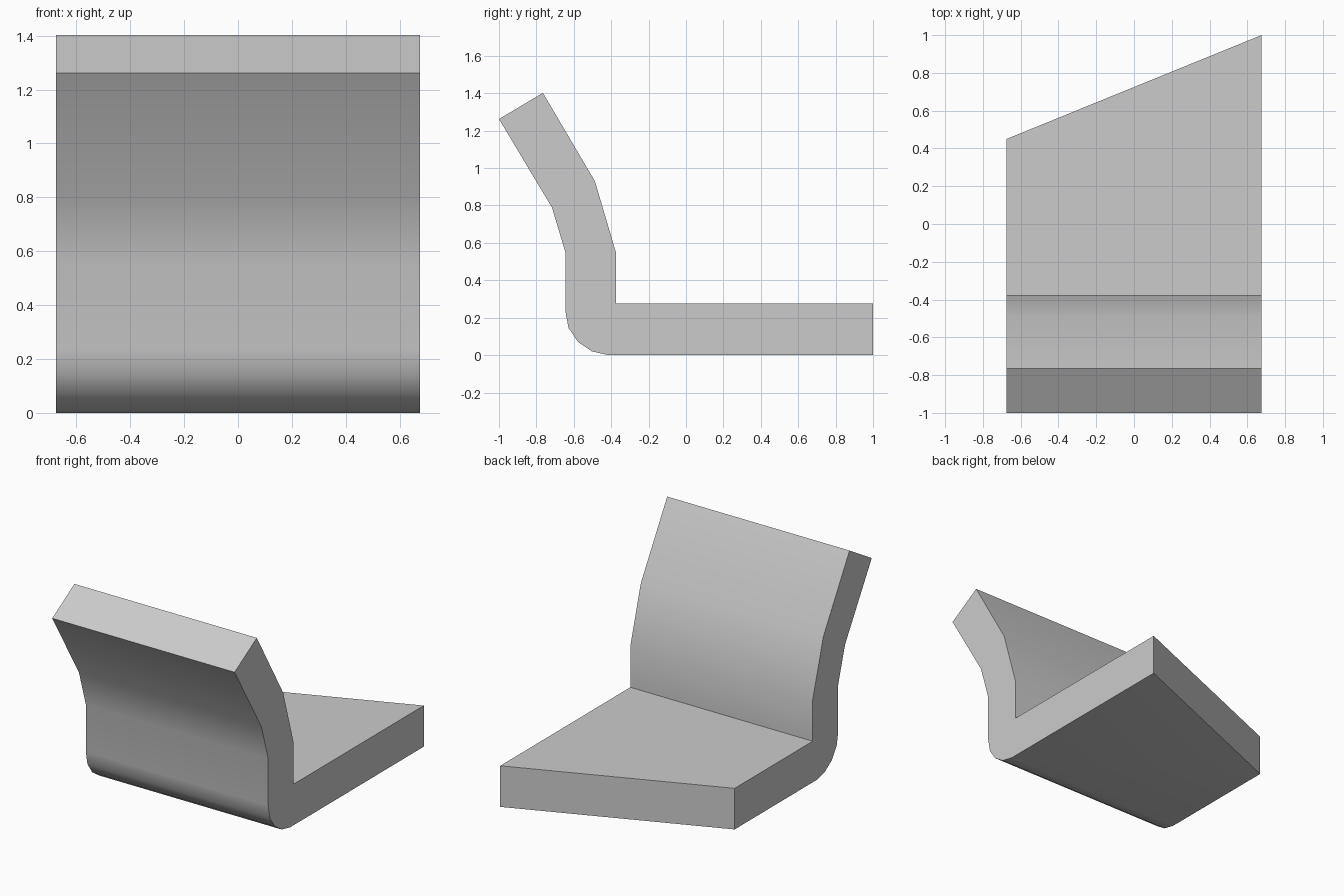
import bpy
import bmesh
import math

cube = bpy.data.objects.get("Cube")
if cube:
    bpy.data.objects.remove(cube, do_unlink=True)

HALF_WIDTH = 0.675
LONG_END, SHORT_END = 1.0, 0.45

# Single light grey material
grey = bpy.data.materials.new("light_grey")
grey.use_nodes = True
colour = (0.6, 0.6, 0.6, 1)
grey.diffuse_color = colour
grey.node_tree.nodes["Principled BSDF"].inputs["Base Color"].default_value = colour

# Side profile (y, z): outer face down, rounded heel, base, inner face up
profile = [
    (-1.0, 1.262), (-0.717, 0.79), (-0.645, 0.55), (-0.645, 0.235),
    (-0.628, 0.145), (-0.577, 0.07), (-0.503, 0.02), (-0.415, 0.0),
    (LONG_END, 0.0), (LONG_END, 0.275),
    (-0.375, 0.275), (-0.375, 0.55), (-0.487, 0.93), (-0.765, 1.402),
]

# Extrude the profile across the width
bm = bmesh.new()
side = bm.faces.new([bm.verts.new((HALF_WIDTH, y, z)) for y, z in profile])
extruded = bmesh.ops.extrude_face_region(bm, geom=[side])
far_verts = [v for v in extruded["geom"] if isinstance(v, bmesh.types.BMVert)]
bmesh.ops.translate(bm, verts=far_verts, vec=(-2 * HALF_WIDTH, 0, 0))

# Slant the free end of the base
for v in far_verts:
    if v.co.y > 0.9:
        v.co.y = SHORT_END
bmesh.ops.recalc_face_normals(bm, faces=bm.faces)

mesh = bpy.data.meshes.new("bent_bracket")
bm.to_mesh(mesh)
bm.free()
mesh.materials.append(grey)
bracket = bpy.data.objects.new("bent_bracket", mesh)
bpy.context.collection.objects.link(bracket)

# Smooth the bends, keep the square edges sharp
bpy.context.view_layer.objects.active = bracket
bracket.select_set(True)
bpy.ops.object.shade_smooth_by_angle(angle=math.radians(30))
